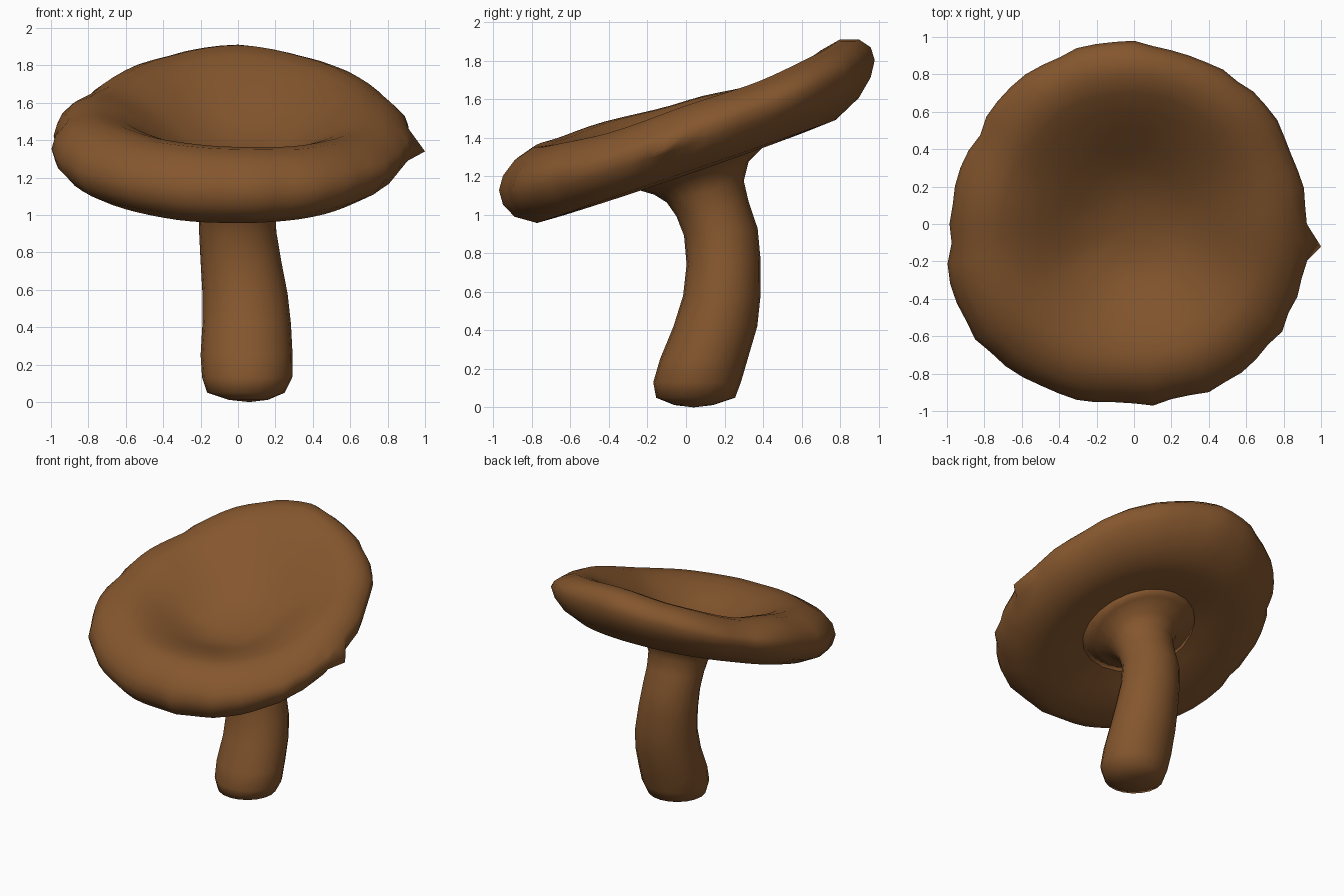
import bpy, math, random

if "Cube" in bpy.data.objects:
    bpy.data.objects.remove(bpy.data.objects["Cube"])

random.seed(4)
mat = bpy.data.materials.new("brown")
mat.diffuse_color = (0.234, 0.094, 0.027, 1)
mat.use_nodes = True
mat.node_tree.nodes["Principled BSDF"].inputs["Base Color"].default_value = mat.diffuse_color


def skin(name, rings, bottom, top):
    """Closed smooth surface through rings of points, capped by two poles."""
    n = len(rings[0])
    verts = [p for ring in rings for p in ring] + [bottom, top]
    faces = []
    for k in range(len(rings) - 1):
        for i in range(n):
            j = (i + 1) % n
            faces.append((k * n + i, k * n + j, (k + 1) * n + j, (k + 1) * n + i))
    last = (len(rings) - 1) * n
    for i in range(n):
        j = (i + 1) % n
        faces.append((len(verts) - 2, j, i))
        faces.append((len(verts) - 1, last + i, last + j))
    mesh = bpy.data.meshes.new(name)
    mesh.from_pydata(verts, [], faces)
    mesh.polygons.foreach_set("use_smooth", [True] * len(mesh.polygons))
    mesh.materials.append(mat)
    ob = bpy.data.objects.new(name, mesh)
    bpy.context.collection.objects.link(ob)
    return ob


# Cap: dished profile (radius, height), underside centre to bowl centre
profile = [(.15, -.11), (.32, -.13), (.48, -.165), (.65, -.195), (.80, -.195),
           (.92, -.13), (.98, -.05), (1, .03), (.98, .10), (.92, .165),
           (.82, .205), (.72, .19), (.62, .15), (.52, .10), (.42, .045),
           (.32, -.01), (.22, -.05), (.11, -.07)]
# Every 30 degrees counter-clockwise from +x: rim radius, lift of the top lip
rim = [.935, .935, .955, .97, .99, .965, .99, 1.045, 1.0, .968, .985, .965]
lift = [-.01, -.03, -.015, .01, -.02, -.04, .02, .05, .02, 0, -.015, -.03]
SEG = 60


def around(table, a):
    t = (a / math.radians(30)) % 12
    i = int(t)
    f = t - i
    f = f * f * (3 - 2 * f)
    return table[i % 12] * (1 - f) + table[(i + 1) % 12] * f


def tilt(y):
    return 1.395 + .345 * y + .04 * y * y


jag = [random.uniform(-.018, .012) for _ in range(SEG)]
rings = []
for r, h in profile:
    ring = []
    for i in range(SEG):
        a = 2 * math.pi * i / SEG
        R = r * (around(rim, a) + jag[i] * r ** 8)
        x, y = R * math.cos(a), R * math.sin(a)
        # the lip is thinner at the left and right
        thin = 1 - .22 * math.cos(a) ** 2 * max(0, r - .6) / .4
        up = around(lift, a) * r if h > 0 else 0
        ring.append((x, y, tilt(y) + h * thin + up * min(1, abs(h) / .15)))
    rings.append(ring)
# small pointed nick on the right edge
rings[7][SEG - 1] = (1.0, -.12, 1.34)
skin("cap", rings, (0, 0, tilt(0) - .105), (0, 0, tilt(0) - .075))

# Stem: bent tube, (z, x min, x max, y min, y max, slope along y)
sections = [(.012, -.05, .16, -.06, .14, 0), (.05, -.165, .25, -.155, .255, 0),
            (.13, -.192, .29, -.17, .285, 0), (.25, -.20, .292, -.135, .32, 0),
            (.42, -.19, .283, -.065, .37, 0), (.58, -.19, .265, -.015, .387, 0),
            (.75, -.20, .232, .003, .388, .04), (.91, -.208, .205, -.01, .372, .10),
            (1.03, -.212, .20, -.05, .325, .20), (1.12, -.218, .21, -.10, .30, .28),
            (1.19, -.25, .24, -.165, .325, .35), (1.245, -.33, .32, -.25, .41, .35),
            (1.285, -.42, .42, -.34, .48, .35)]
N = 20
rings = []
for z, x0, x1, y0, y1, s in sections:
    ring = []
    for i in range(N):
        a = 2 * math.pi * i / N
        dy = (y1 - y0) / 2 * math.sin(a)
        ring.append(((x0 + x1) / 2 + (x1 - x0) / 2 * math.cos(a),
                     (y0 + y1) / 2 + dy, z + s * dy))
    rings.append(ring)
skin("stem", rings, (.06, .04, 0), (0, .08, 1.30))
